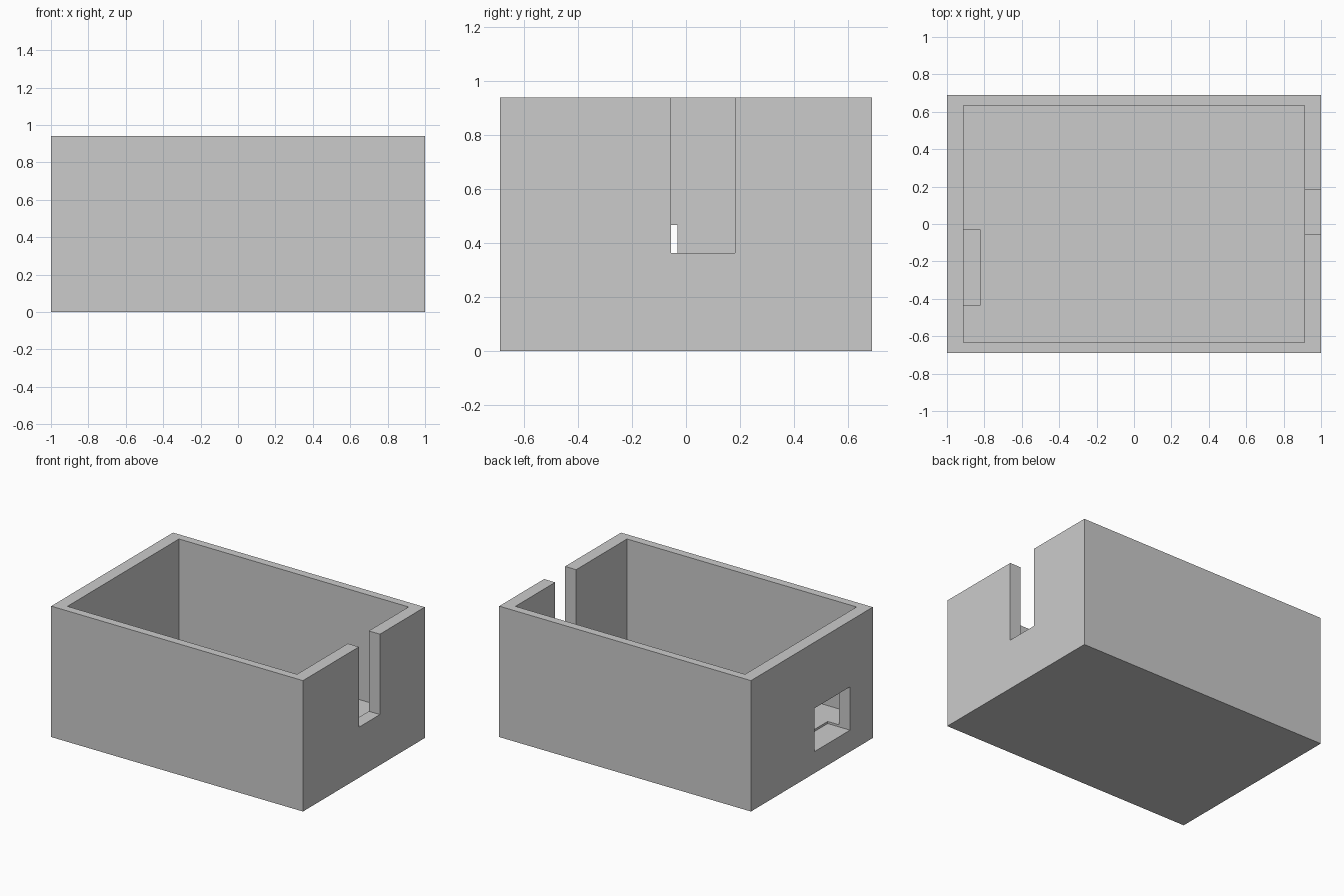
import bpy

if "Cube" in bpy.data.objects:
    bpy.data.objects.remove(bpy.data.objects["Cube"])


def block(name, lo, hi):
    """Axis-aligned box between two corners."""
    bpy.ops.mesh.primitive_cube_add(size=1, location=[(a + b) / 2 for a, b in zip(lo, hi)])
    ob = bpy.context.object
    ob.name = name
    ob.scale = [b - a for a, b in zip(lo, hi)]
    bpy.ops.object.transform_apply(location=True, rotation=False, scale=True)
    return ob


# Outer shell
box = block("open_box", (-1, -0.691, 0), (1, 0.691, 0.94))

cutters = [
    # Main cavity
    block("cavity_cutter", (-0.912, -0.633, 0.17), (0.912, 0.633, 1.2)),
    # Tall slot in the right wall, open at the top
    block("slot_cutter", (0.85, -0.056, 0.363), (1.2, 0.182, 1.2)),
    # Window in the left wall, which also recesses the floor edge slightly
    block("window_cutter", (-1.2, -0.433, 0.155), (-0.822, -0.031, 0.466)),
]

for cutter in cutters:
    mod = box.modifiers.new(cutter.name, 'BOOLEAN')
    mod.operation = 'DIFFERENCE'
    mod.solver = 'EXACT'
    mod.object = cutter
    bpy.context.view_layer.objects.active = box
    bpy.ops.object.modifier_apply(modifier=mod.name)
    bpy.data.objects.remove(cutter)
